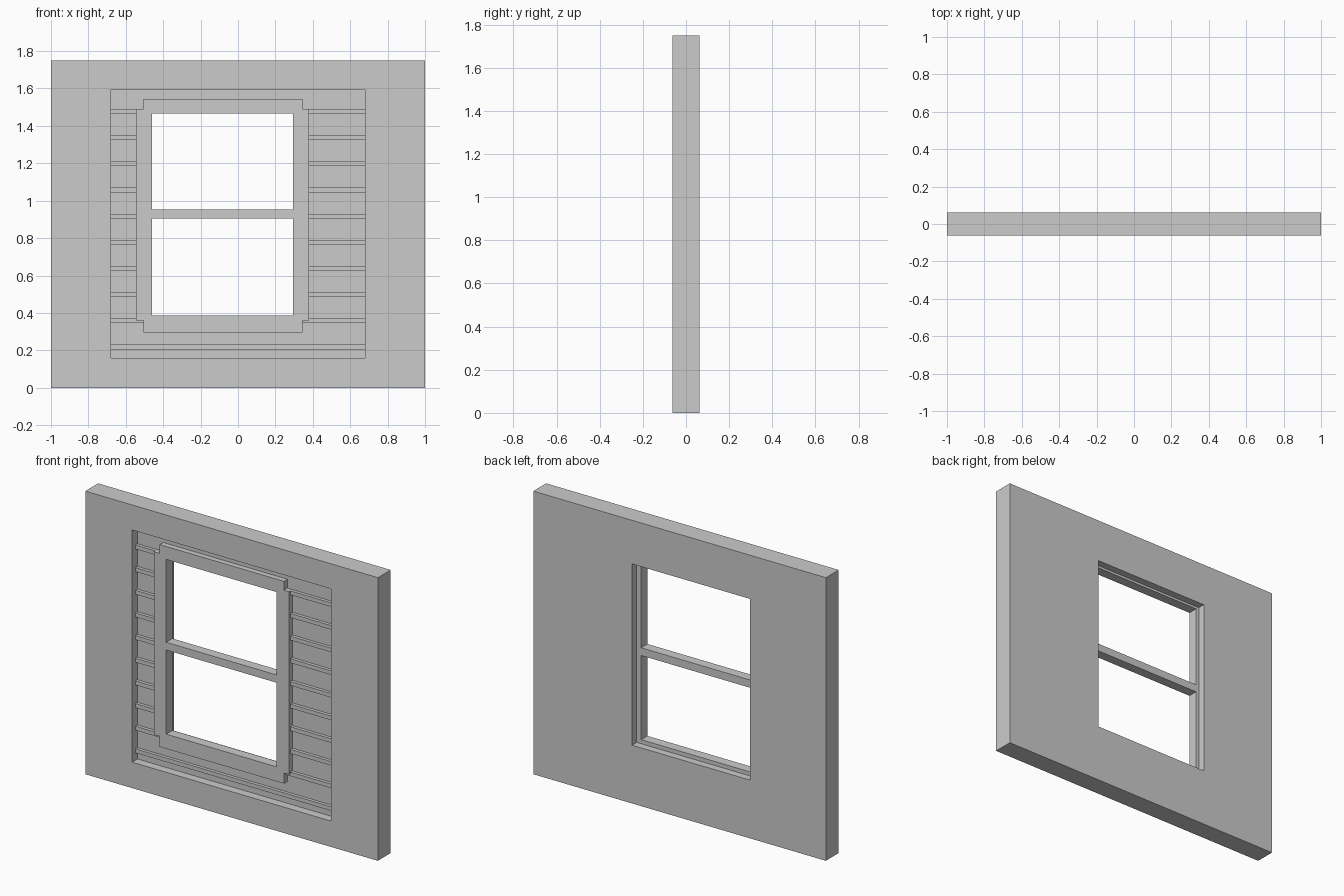
import bpy
import bmesh

cube = bpy.data.objects.get("Cube")
if cube:
    bpy.data.objects.remove(cube, do_unlink=True)

# One plain grey for everything
GREY = (0.6, 0.6, 0.6, 1.0)
grey = bpy.data.materials.new("plain_grey")
grey.use_nodes = True
grey.diffuse_color = GREY
grey.node_tree.nodes["Principled BSDF"].inputs["Base Color"].default_value = GREY

# Depths from front to back
WALL_FRONT, WALL_BACK = -0.0625, 0.0625
CLADDING = -0.01
FRAME_FRONT, FRAME_BACK = -0.044, 0.017
BATTEN_FRONT = -0.03

# Rectangles as left, right, bottom, top
WALL = (-1, 1, 0, 1.75)
RECESS = (-0.68, 0.68, 0.16, 1.595)
OPENING = (-0.48, 0.325, 0.36, 1.48)


def rectangle(rect):
    left, right, low, high = rect
    return [(left, low), (right, low), (right, high), (left, high)]


def finish(name, bm):
    bmesh.ops.recalc_face_normals(bm, faces=bm.faces[:])
    mesh = bpy.data.meshes.new(name)
    bm.to_mesh(mesh)
    bm.free()
    mesh.materials.append(grey)
    obj = bpy.data.objects.new(name, mesh)
    bpy.context.collection.objects.link(obj)
    return obj


def add_box(bm, rect, front, back):
    loops = [[bm.verts.new((x, y, z)) for x, z in rectangle(rect)]
             for y in (front, back)]
    bm.faces.new(loops[0])
    bm.faces.new(loops[1])
    for i in range(4):
        j = (i + 1) % 4
        bm.faces.new((loops[0][i], loops[0][j], loops[1][j], loops[1][i]))


# Wall: rectangular loops joined into a closed ring, with a recess and opening
bm = bmesh.new()
steps = [(WALL, WALL_BACK), (WALL, WALL_FRONT), (RECESS, WALL_FRONT),
         (RECESS, CLADDING), (OPENING, CLADDING), (OPENING, WALL_BACK)]
loops = [[bm.verts.new((x, y, z)) for x, z in rectangle(r)] for r, y in steps]
for k, a in enumerate(loops):
    b = loops[(k + 1) % len(loops)]
    for i in range(4):
        j = (i + 1) % 4
        bm.faces.new((a[i], a[j], b[j], b[i]))
finish("wall", bm)

# Cladding battens on both sides of the window, with a full one below it
bm = bmesh.new()
for i in range(10):
    low = 0.205 + i * 0.14
    spans = [(-0.68, 0.68)] if i == 0 else [(-0.68, -0.5), (0.34, 0.68)]
    for left, right in spans:
        add_box(bm, (left, right, low, low + 0.025), BATTEN_FRONT, CLADDING)
finish("cladding_battens", bm)

# Window frame: notched outline with two panes cut out, leaving a middle bar
outline = [(-0.505, 0.295), (0.345, 0.295), (0.345, 0.36), (0.38, 0.36),
           (0.38, 1.49), (0.345, 1.49), (0.345, 1.545), (-0.505, 1.545),
           (-0.505, 1.49), (-0.545, 1.49), (-0.545, 0.36), (-0.505, 0.36)]
panes = [rectangle((-0.46, 0.295, low, high))
         for low, high in ((0.385, 0.905), (0.953, 1.465))]
bm = bmesh.new()
edges = []
for points in [outline] + panes:
    verts = [bm.verts.new((x, FRAME_FRONT, z)) for x, z in points]
    edges += [bm.edges.new((v, verts[i - 1])) for i, v in enumerate(verts)]
bmesh.ops.triangle_fill(bm, edges=edges, use_beauty=True, normal=(0, -1, 0))
extruded = bmesh.ops.extrude_face_region(bm, geom=bm.faces[:], use_keep_orig=True)
moved = [v for v in extruded["geom"] if isinstance(v, bmesh.types.BMVert)]
bmesh.ops.translate(bm, verts=moved, vec=(0, FRAME_BACK - FRAME_FRONT, 0))
finish("window_frame", bm)
